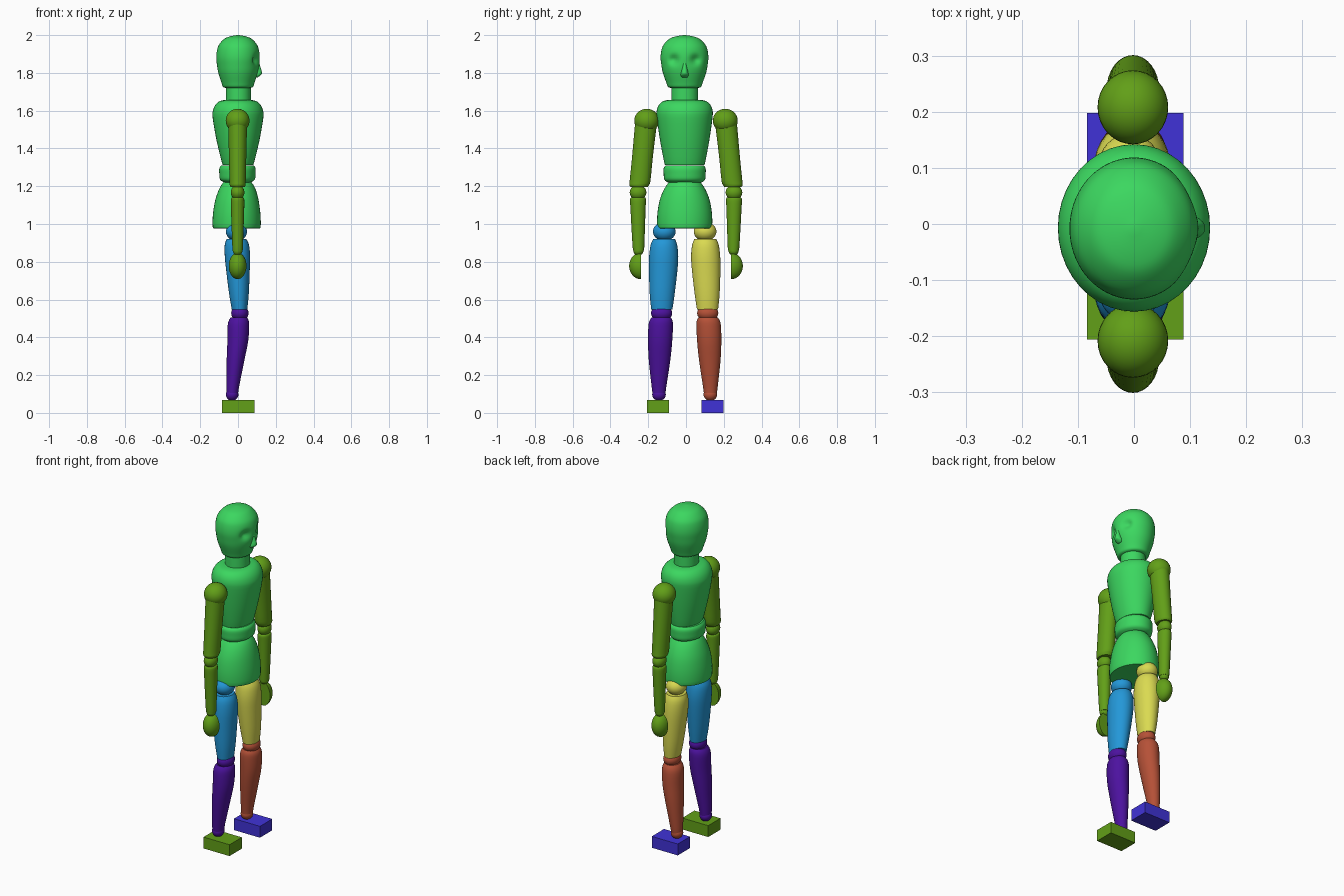
import bpy, bmesh, math
from mathutils import Matrix, Vector

if "Cube" in bpy.data.objects:
    bpy.data.objects.remove(bpy.data.objects["Cube"])


def material(name, rgb):
    m = bpy.data.materials.new(name)
    m.diffuse_color = [(c / 255) ** 2.2 for c in rgb] + [1]
    m.use_nodes = True
    m.node_tree.nodes["Principled BSDF"].inputs["Base Color"].default_value = m.diffuse_color
    return m


GREEN = material("green", (62, 214, 96))
OLIVE = material("olive", (98, 158, 30))
BLUE = material("blue", (40, 150, 215))
YELLOW = material("yellow", (217, 217, 82))
PURPLE = material("purple", (78, 25, 158))
BROWN = material("brown", (180, 82, 58))
INDIGO = material("indigo", (66, 54, 214))


def finish(bm, name, mat, smooth=True):
    bmesh.ops.recalc_face_normals(bm, faces=bm.faces)
    mesh = bpy.data.meshes.new(name)
    bm.to_mesh(mesh)
    bm.free()
    ob = bpy.data.objects.new(name, mesh)
    bpy.context.collection.objects.link(ob)
    mesh.materials.append(mat)
    if smooth:
        bpy.ops.object.select_all(action='DESELECT')
        ob.select_set(True)
        bpy.context.view_layer.objects.active = ob
        bpy.ops.object.shade_smooth_by_angle(angle=math.radians(40))
    return ob


def refine(rings, n):
    """Catmull-Rom interpolation between the given rings."""
    pts = [Vector(r) for r in rings]
    pts = [pts[0]] + pts + [pts[-1]]
    out = []
    for a, b, c, d in zip(pts, pts[1:], pts[2:], pts[3:]):
        for i in range(n):
            t = i / n
            out.append(0.5 * (2 * b + (c - a) * t + (2 * a - 5 * b + 4 * c - d) * t * t
                              + (3 * b - a - 3 * c + d) * t ** 3))
    return out + [pts[-1]]


def loft(name, rings, mat, n=3, segs=40, sculpt=None):
    """Stack of ellipses, each given as (centre x, centre y, z, radius x, radius y)."""
    bm = bmesh.new()
    loops = []
    for x, y, z, rx, ry in refine(rings, n):
        loops.append([bm.verts.new((x + rx * math.cos(2 * math.pi * i / segs),
                                    y + ry * math.sin(2 * math.pi * i / segs), z))
                      for i in range(segs)])
    for lo, hi in zip(loops, loops[1:]):
        for i in range(segs):
            j = (i + 1) % segs
            bm.faces.new((lo[i], lo[j], hi[j], hi[i]))
    bm.faces.new(loops[0])
    bm.faces.new(loops[-1])
    if sculpt:
        for v in bm.verts:
            sculpt(v.co)
    return finish(bm, name, mat)


def ball(name, loc, radii, mat, cut=None):
    """Ellipsoid, optionally halved through its centre on the side facing `cut`."""
    bm = bmesh.new()
    bmesh.ops.create_uvsphere(bm, u_segments=32, v_segments=18, radius=1)
    if cut:
        bmesh.ops.bisect_plane(bm, geom=bm.verts[:] + bm.edges[:] + bm.faces[:], dist=1e-5,
                               plane_co=(0, 0, 0), plane_no=cut, clear_outer=True)
        bmesh.ops.holes_fill(bm, edges=[e for e in bm.edges if e.is_boundary], sides=0)
    bmesh.ops.transform(bm, matrix=Matrix.Translation(loc) @ Matrix.Diagonal((*radii, 1)),
                        verts=bm.verts)
    return finish(bm, name, mat)


C = -0.007  # centre line of trunk and legs


def eye_sockets(co):
    if co.x > 0:
        for y in (C - 0.058, C + 0.058):
            d = ((co.y - y) / 0.025) ** 2 + ((co.z - 1.87) / 0.024) ** 2
            co.x -= 0.024 * math.exp(-d)


# Head, nose and neck
head = [(1.72, .065), (1.727, .08), (1.75, .088), (1.80, .104), (1.84, .111), (1.88, .115),
        (1.92, .111), (1.95, .1), (1.98, .073), (1.993, .043), (2.0, .006)]
loft("head", [(0, C - .001, z, r, r * 1.1) for z, r in head], GREEN, 4, 72, eye_sockets)
loft("nose", [(.096, C, 1.775, .006, .012), (.1, C, 1.787, .019, .021), (.104, C, 1.80, .023, .019),
              (.105, C, 1.83, .014, .012), (.107, C, 1.86, .004, .006)], GREEN, 3, 20)
loft("neck", [(.002, C, 1.64, .066, .07), (.002, C, 1.73, .066, .07)], GREEN, 1)

# Trunk
loft("chest", [(0, C, 1.312, .078, .102), (0, C, 1.325, .085, .108), (0, C, 1.44, .113, .13),
               (0, C, 1.56, .134, .147), (0, C, 1.60, .133, .148), (0, C, 1.63, .12, .137),
               (0, C, 1.65, .098, .115), (0, C, 1.657, .07, .085)], GREEN)
loft("waist", [(-.003, C, 1.22, .07, .09), (-.003, C, 1.235, .092, .108), (-.003, C, 1.265, .096, .111),
               (-.003, C, 1.295, .096, .111), (-.003, C, 1.31, .086, .1)], GREEN)
loft("pelvis", [(-.007, C, .977, .118, .137), (-.007, C, .985, .127, .145), (-.007, C, 1.05, .126, .145),
                (-.006, C, 1.12, .116, .134), (-.004, C, 1.17, .102, .116),
                (-.003, C, 1.205, .086, .096), (-.003, C, 1.225, .07, .08)], GREEN)

for s, side in ((-1, "right"), (1, "left")):
    thigh_mat, shin_mat, foot_mat = (BLUE, PURPLE, OLIVE) if s < 0 else (YELLOW, BROWN, INDIGO)

    def part(name, rings, mat, off=0.0):
        loft(f"{side}_{name}", [(x, off + s * y, z, rx, ry) for x, y, z, rx, ry in rings], mat, 3, 32)

    # Arm
    ball(side + "_shoulder", (-.002, s * .208, 1.547), (.063, .066, .063), OLIVE)
    part("upper_arm", [(-.002, .248, 1.195, .037, .045), (-.002, .248, 1.207, .042, .052),
                       (-.002, .243, 1.23, .043, .055), (-.002, .23, 1.36, .046, .055),
                       (-.002, .212, 1.53, .05, .058)], OLIVE)
    ball(side + "_elbow", (-.002, s * .254, 1.167), (.036, .044, .04), OLIVE)
    part("forearm", [(-.002, .251, .86, .027, .029), (-.002, .252, .9, .029, .032),
                     (-.002, .254, 1.08, .035, .04), (-.002, .254, 1.13, .035, .042),
                     (-.002, .254, 1.14, .03, .037)], OLIVE)
    ball(side + "_wrist", (-.002, s * .252, .86), (.026, .027, .027), OLIVE)
    ball(side + "_hand", (-.002, s * .239, .778), (.047, .062, .07), OLIVE, cut=(0, -s, 0))

    # Leg
    ball(side + "_hip_joint", (-.008, C + s * .108, .96), (.056, .06, .05), thigh_mat)
    part("thigh", [(.008, .121, .548, .041, .056), (.005, .119, .63, .052, .066),
                   (0, .114, .75, .062, .075), (-.003, .111, .83, .067, .077),
                   (-.006, .11, .89, .064, .07), (-.008, .109, .92, .052, .058)], thigh_mat, C)
    ball(side + "_knee", (.01, C + s * .122, .528), (.046, .056, .042), shin_mat)
    part("shin", [(-.03, .136, .1, .03, .034), (-.028, .136, .14, .034, .039),
                  (-.013, .133, .28, .047, .057), (-.001, .13, .38, .055, .064),
                  (.002, .127, .46, .057, .065), (.004, .125, .49, .052, .06),
                  (.005, .124, .506, .042, .05)], shin_mat, C)
    ball(side + "_ankle", (-.031, C + s * .136, .097), (.033, .036, .033), shin_mat)

    # Foot block
    bm = bmesh.new()
    bmesh.ops.create_cube(bm, size=1)
    loc = (.002, -.004 + s * .144, .034)
    bmesh.ops.transform(bm, verts=bm.verts,
                        matrix=Matrix.Translation(loc) @ Matrix.Diagonal((.172, .116, .068, 1)))
    finish(bm, side + "_foot", foot_mat, smooth=False)
